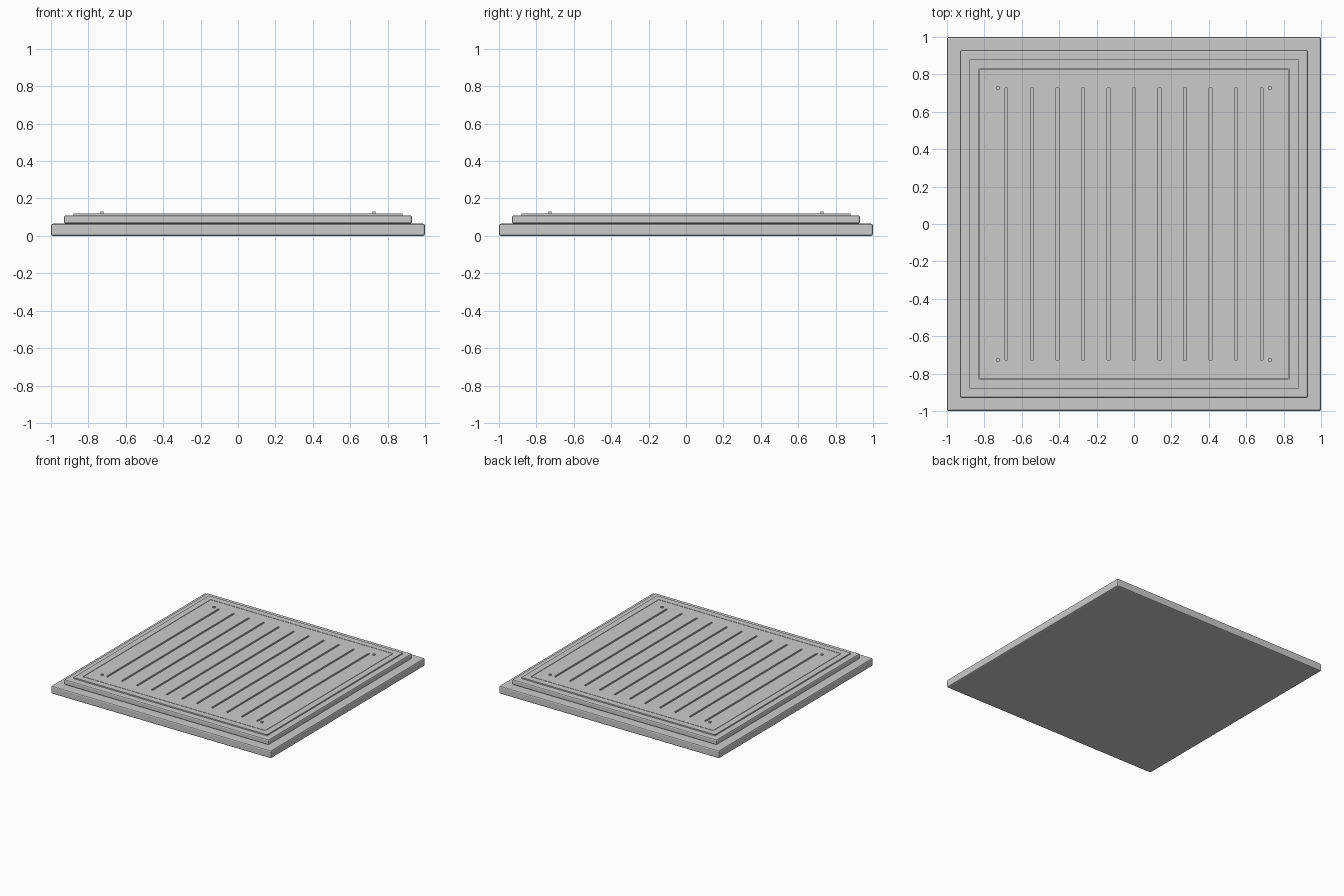
import bpy, bmesh
from mathutils import Matrix

cube = bpy.data.objects.get("Cube")
if cube:
    bpy.data.objects.remove(cube, do_unlink=True)


def material(name, value):
    m = bpy.data.materials.new(name)
    m.use_nodes = True
    color = (value, value, value, 1)
    m.diffuse_color = color
    m.node_tree.nodes["Principled BSDF"].inputs["Base Color"].default_value = color
    return m


grey = material("plain grey", 0.6)


def box(name, x, y, z0, z1, sx, sy, bevel=0):
    bm = bmesh.new()
    place = Matrix.Translation((x, y, (z0 + z1) / 2)) @ Matrix.Diagonal((sx, sy, z1 - z0, 1))
    bmesh.ops.create_cube(bm, size=1, matrix=place)
    if bevel:
        bmesh.ops.bevel(bm, geom=bm.edges[:], offset=bevel, segments=2,
                        profile=0.5, affect='EDGES')
    mesh = bpy.data.meshes.new(name)
    bm.to_mesh(mesh)
    bm.free()
    mesh.materials.append(grey)
    obj = bpy.data.objects.new(name, mesh)
    bpy.context.collection.objects.link(obj)
    return obj


# Stepped slabs
box("base_slab", 0, 0, 0, 0.065, 2, 2, 0.01)
box("upper_slab", 0, 0, 0.065, 0.11, 1.86, 1.86, 0.01)

# Raised border around the panel
inner, outer = 0.83, 0.88
mid, width = (inner + outer) / 2, outer - inner
for side, s in (("left", 1), ("right", -1)):
    box(side + "_border", s * mid, 0, 0.105, 0.12, width, 2 * outer)
for side, s in (("back", 1), ("front", -1)):
    box(side + "_border", 0, s * mid, 0.105, 0.12, 2 * inner, width)

# Panel built from planks, leaving long grooves and a thin gap to the border
edge, end, step, groove = 0.826, 0.727, 0.1365, 0.015
for s, side in ((1, "back"), (-1, "front")):
    box(side + "_panel_end", 0, s * (edge + end) / 2, 0.105, 0.12, 2 * edge, edge - end)
for i in range(12):
    left = -edge if i == 0 else (i - 6) * step + groove / 2
    right = edge if i == 11 else (i - 5) * step - groove / 2
    box("panel_plank", (left + right) / 2, 0, 0.105, 0.12, right - left, 2 * end)

# Corner studs
for x in (-0.727, 0.727):
    for y in (-0.727, 0.727):
        box("corner_stud", x, y, 0.12, 0.13, 0.017, 0.017)
